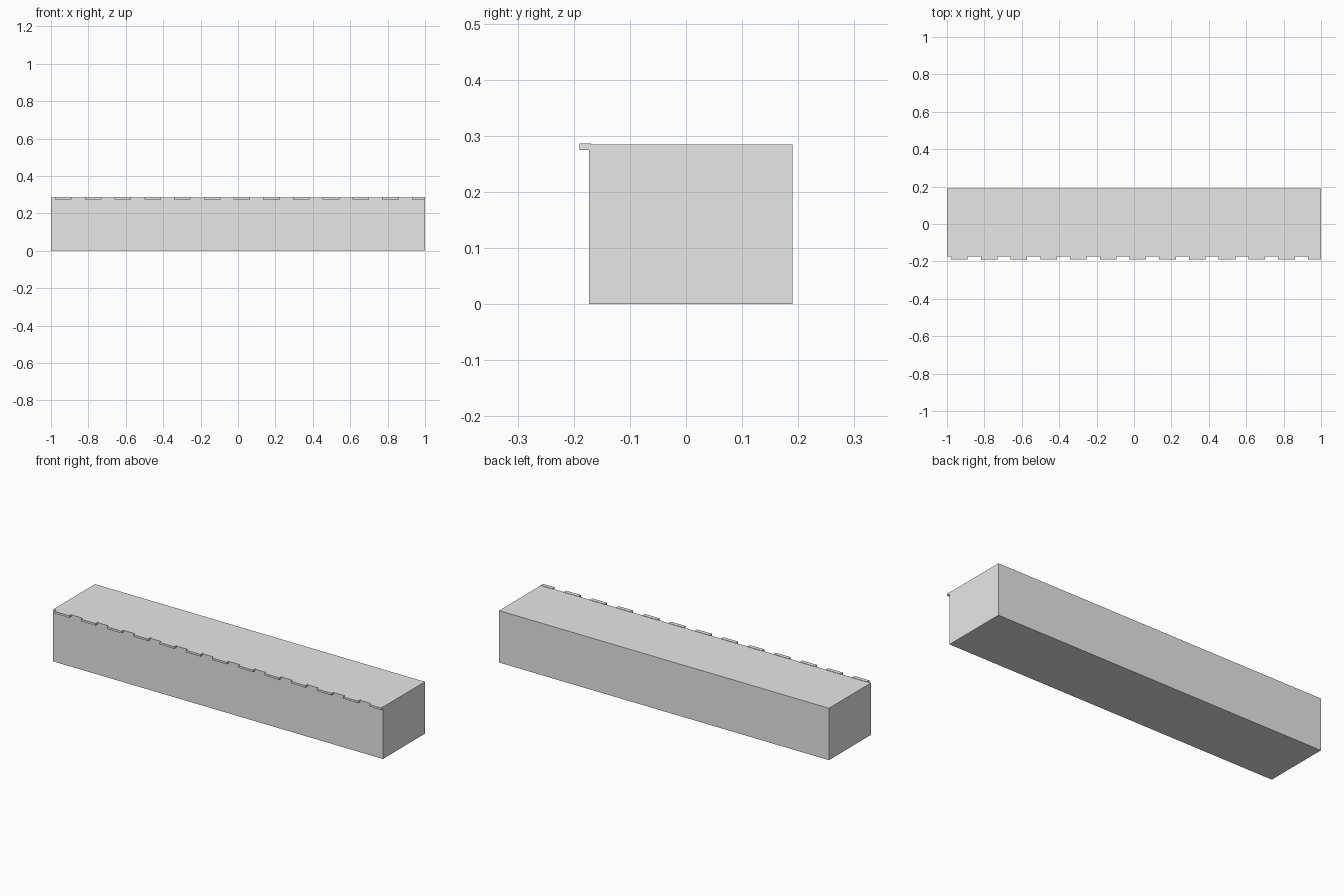
import bpy, bmesh

if "Cube" in bpy.data.objects:
    bpy.data.objects.remove(bpy.data.objects["Cube"])

mat = bpy.data.materials.new("light grey")
mat.diffuse_color = (0.8, 0.8, 0.8, 1)
mat.use_nodes = True
mat.node_tree.nodes["Principled BSDF"].inputs["Base Color"].default_value = mat.diffuse_color


def add_box(bm, lo, hi):
    """Add an axis-aligned box between two corners."""
    verts = bmesh.ops.create_cube(bm, size=1)["verts"]
    for v in verts:
        v.co = [lo[i] if v.co[i] < 0 else hi[i] for i in range(3)]


def make_object(name, boxes):
    bm = bmesh.new()
    for lo, hi in boxes:
        add_box(bm, lo, hi)
    mesh = bpy.data.meshes.new(name)
    bm.to_mesh(mesh)
    bm.free()
    mesh.materials.append(mat)
    obj = bpy.data.objects.new(name, mesh)
    bpy.context.collection.objects.link(obj)


# Solid block
make_object("block", [((-1, -0.173, 0), (1, 0.19, 0.2845))])

# Row of small tabs along the top front edge, the last one cut off at the end
START, PITCH, WIDTH, COUNT = -0.978, 0.159, 0.089, 13
tabs = []
for i in range(COUNT):
    x = START + i * PITCH
    tabs.append(((x, -0.19, 0.275), (min(x + WIDTH, 1), -0.169, 0.2862)))
make_object("edge_tabs", tabs)
